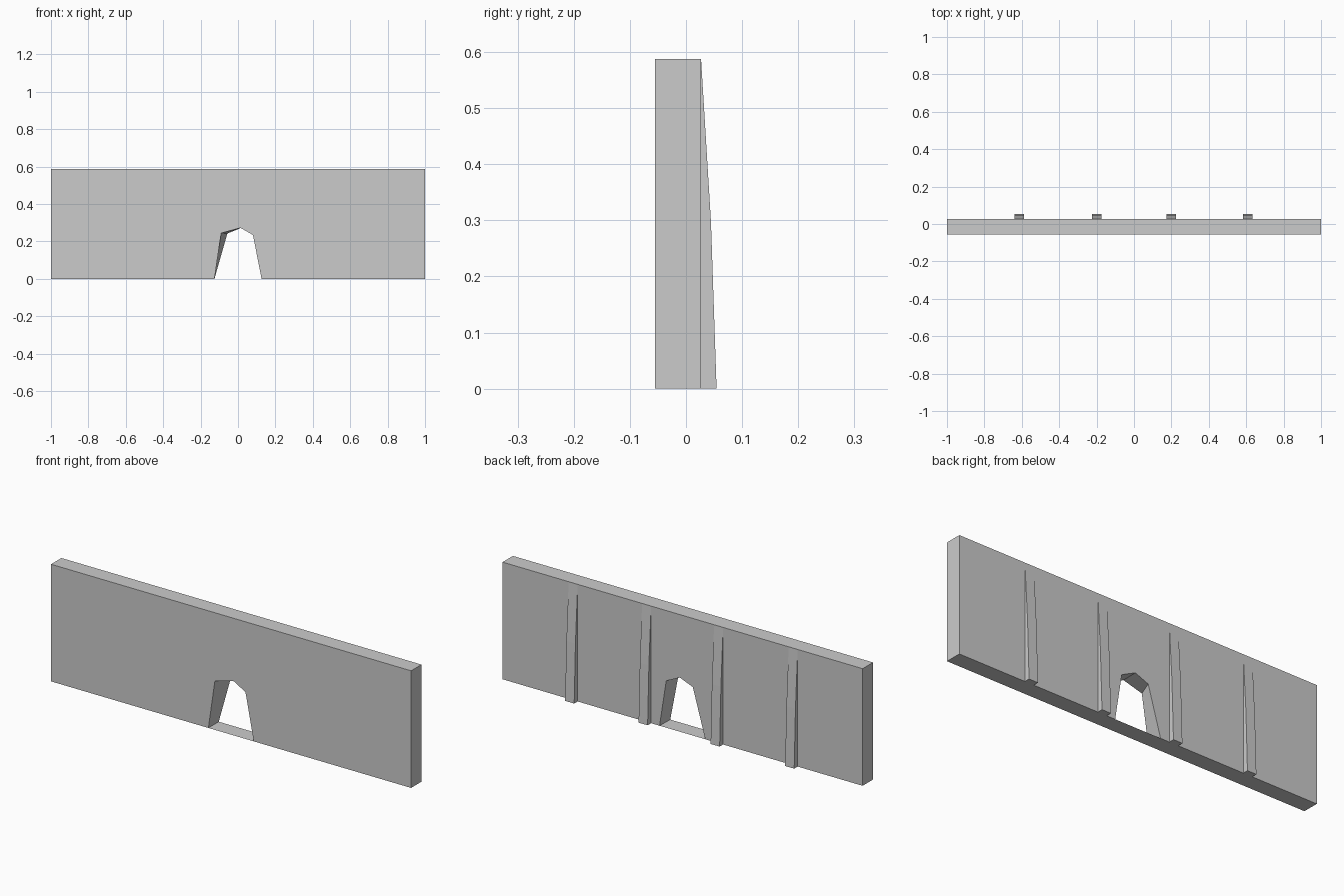
import bpy, bmesh

if "Cube" in bpy.data.objects:
    bpy.data.objects.remove(bpy.data.objects["Cube"])

Y_FRONT, Y_BACK, TOP = -0.055, 0.027, 0.588


def loft(name, loop_a, loop_b, extra_edges=()):
    """Join two matching 3D loops into a solid; extra_edges adds closing quads."""
    bm = bmesh.new()
    a = [bm.verts.new(p) for p in loop_a]
    b = [bm.verts.new(p) for p in loop_b]
    n = len(a)
    bm.faces.new(a)
    bm.faces.new(b[::-1])
    for i in range(n):
        j = (i + 1) % n
        bm.faces.new((a[j], a[i], b[i], b[j]))
    for i, j in extra_edges:
        bm.faces.new((a[j], a[i], b[i], b[j]))
    mesh = bpy.data.meshes.new(name)
    bm.to_mesh(mesh)
    bm.free()
    obj = bpy.data.objects.new(name, mesh)
    bpy.context.collection.objects.link(obj)
    return obj


# Wall with an uneven doorway, narrower on one side at the back
door_front = [(-0.126, 0), (-0.09, 0.245), (0.013, 0.273), (0.08, 0.235), (0.126, 0)]
door_back = [(-0.126, 0), (-0.057, 0.243), (0.015, 0.272), (0.091, 0.235), (0.128, 0)]


def wall_loop(door, y):
    outline = [(-1, 0)] + door + [(1, 0), (1, TOP), (-1, TOP)]
    return [(x, y, z) for x, z in outline]


# The extra quad is the threshold closing the doorway floor
loft("wall", wall_loop(door_front, Y_FRONT), wall_loop(door_back, Y_BACK), [(1, 5)])

# Tapered buttresses on the back
profile = [(Y_BACK, 0), (0.0545, 0), (0.0445, 0.297), (Y_BACK, 0.585)]
for x in (-0.614, -0.2, 0.2, 0.608):
    loft("buttress",
         [(x + 0.025, y, z) for y, z in profile],
         [(x - 0.025, y, z) for y, z in profile])
